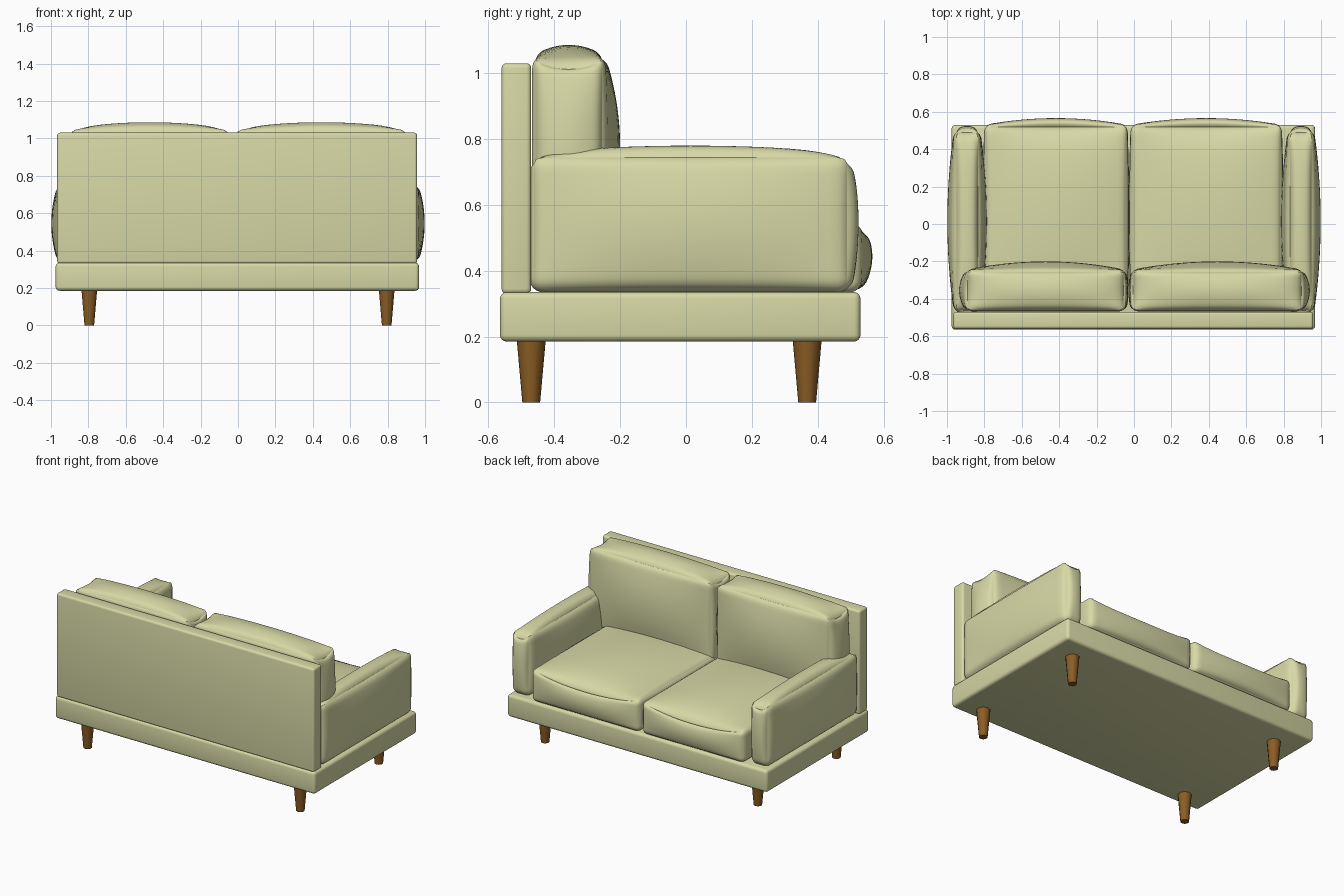
import bpy, bmesh, math
from mathutils import Vector

if "Cube" in bpy.data.objects:
    bpy.data.objects.remove(bpy.data.objects["Cube"])


def material(name, rgb):
    m = bpy.data.materials.new(name)
    m.diffuse_color = (*rgb, 1)
    m.use_nodes = True
    m.node_tree.nodes["Principled BSDF"].inputs["Base Color"].default_value = m.diffuse_color
    return m


FABRIC = material("pale olive fabric", (0.68, 0.69, 0.38))
WOOD = material("brown wood", (0.26, 0.11, 0.018))


def finish(bm, name, mat, angle=40):
    bmesh.ops.recalc_face_normals(bm, faces=bm.faces)
    me = bpy.data.meshes.new(name)
    bm.to_mesh(me)
    bm.free()
    ob = bpy.data.objects.new(name, me)
    bpy.context.collection.objects.link(ob)
    me.materials.append(mat)
    bpy.ops.object.select_all(action='DESELECT')
    ob.select_set(True)
    bpy.context.view_layer.objects.active = ob
    bpy.ops.object.shade_smooth_by_angle(angle=math.radians(angle))
    return ob


def cushion(name, lo, hi, r, bulge=((0, 0), (0, 0), (0, 0)), pinch_axis=None, pinch=0, cuts=23):
    """Rounded box; each side swells by its bulge, and the top edge sags between the corners at the ends of pinch_axis."""
    lo, hi = Vector(lo), Vector(hi)
    mid, half = (lo + hi) / 2, (hi - lo) / 2
    bm = bmesh.new()
    bmesh.ops.create_cube(bm, size=2)
    bmesh.ops.subdivide_edges(bm, edges=bm.edges[:], cuts=cuts, use_grid_fill=True)
    for v in bm.verts:
        u = [math.sin(c * math.pi / 2) for c in v.co]
        p = Vector([u[i] * half[i] for i in range(3)])
        q = Vector([max(r - half[i], min(half[i] - r, p[i])) for i in range(3)])
        d = p - q
        p = q + d.normalized() * r if d.length > 1e-6 else p
        for i in range(3):
            j, k = (i + 1) % 3, (i + 2) % 3
            side = bulge[i][1] if u[i] > 0 else bulge[i][0]
            p[i] += u[i] * side * (1 - u[j] ** 2) * (1 - u[k] ** 2)
        if pinch_axis is not None and u[2] > 0:
            other = 1 - pinch_axis
            p.z -= pinch * u[2] ** 3 * abs(u[pinch_axis]) ** 8 * (1 - u[other] ** 2)
        v.co = p + mid
    return finish(bm, name, FABRIC, 60)


def slab(name, lo, hi, r):
    lo, hi = Vector(lo), Vector(hi)
    bm = bmesh.new()
    bmesh.ops.create_cube(bm, size=1)
    for v in bm.verts:
        v.co = Vector([(lo[i] + hi[i]) / 2 + v.co[i] * (hi[i] - lo[i]) for i in range(3)])
    bmesh.ops.bevel(bm, geom=bm.edges[:], offset=r, segments=4, profile=0.5, affect='EDGES')
    return finish(bm, name, FABRIC)


# Base platform and back panel
slab("base", (-0.975, -0.565, 0.185), (0.968, 0.53, 0.335), 0.02)
slab("back_panel", (-0.967, -0.56, 0.33), (0.958, -0.47, 1.03), 0.015)

# Padded arms
for side, s in (("left", -1), ("right", 1)):
    x0, x1 = sorted((s * 0.822, s * 0.963))
    cushion(side + "_arm", (x0, -0.475, 0.333), (x1, 0.502, 0.757), 0.045,
            ((0.035, 0.035), (0.005, 0.022), (0, 0.023)), 1, 0.03)

# Seat and back cushions, the gap lies slightly off centre
for side, sx0, sx1, bx0, bx1, outer in (
        ("left", -0.80, -0.035, -0.90, -0.045, (0.035, 0.015)),
        ("right", -0.018, 0.79, -0.015, 0.905, (0.015, 0.035))):
    cushion(side + "_seat_cushion", (sx0, -0.46, 0.333), (sx1, 0.53, 0.555), 0.035,
            ((0.01, 0.01), (0, 0.036), (0, 0.04)), 1, 0.045)
    cushion(side + "_back_cushion", (bx0, -0.467, 0.50), (bx1, -0.245, 1.052), 0.035,
            (outer, (0, 0.045), (0, 0.034)), 0, 0.03)

# Tapered legs
for yname, y in (("back", -0.47), ("front", 0.368)):
    for side, x in (("left", -0.795), ("right", 0.795)):
        bm = bmesh.new()
        bmesh.ops.create_cone(bm, cap_ends=True, segments=10, radius1=0.027, radius2=0.044, depth=0.19)
        bmesh.ops.translate(bm, verts=bm.verts, vec=(x, y, 0.095))
        finish(bm, f"{yname}_{side}_leg", WOOD)
